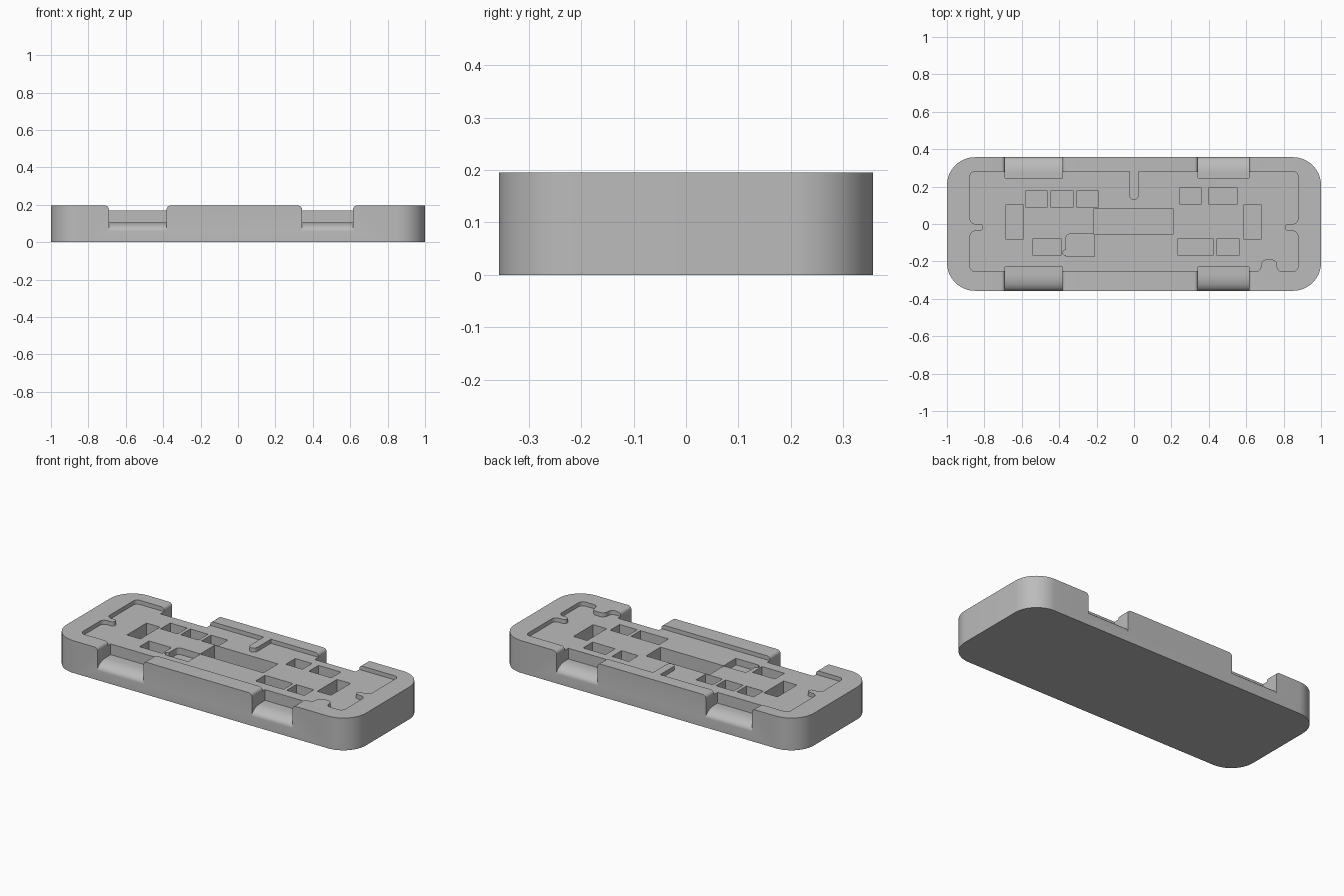
import bpy
import bmesh
import math
from mathutils import Vector

scene_cube = bpy.data.objects.get("Cube")
if scene_cube:
    bpy.data.objects.remove(scene_cube, do_unlink=True)

HALF_LENGTH, HALF_WIDTH, HEIGHT = 1.0, 0.357, 0.195
RECESS_FLOOR = 0.17
ABOVE = 0.3

grey = bpy.data.materials.new("plain grey")
grey.use_nodes = True
colour = (0.5, 0.5, 0.5, 1)
grey.diffuse_color = colour
grey.node_tree.nodes["Principled BSDF"].inputs["Base Color"].default_value = colour


def rounded(corners, steps=8):
    """Turn (x, y, radius) corners into an outline with true arcs."""
    outline = []
    count = len(corners)
    for i, (x, y, radius) in enumerate(corners):
        corner = Vector((x, y))
        if not radius:
            outline.append(corner)
            continue
        before = (Vector(corners[i - 1][:2]) - corner).normalized()
        after = (Vector(corners[(i + 1) % count][:2]) - corner).normalized()
        # Every corner is square, so the arc centre lies along both edges
        centre = corner + (before + after) * radius
        for k in range(steps + 1):
            angle = math.pi / 2 * k / steps
            spoke = after * math.cos(angle) + before * math.sin(angle)
            outline.append(centre - spoke * radius)
    return outline


def rectangle(left, right, low, high, radius=0):
    return [(left, low, radius), (right, low, radius),
            (right, high, radius), (left, high, radius)]


def prism(name, outline, start, end, place):
    """Closed solid between two copies of an outline."""
    bm = bmesh.new()
    near = [bm.verts.new(place(u, v, start)) for u, v in outline]
    far = [bm.verts.new(place(u, v, end)) for u, v in outline]
    bm.faces.new(near)
    bm.faces.new(far)
    for i in range(len(near)):
        bm.faces.new((near[i - 1], near[i], far[i], far[i - 1]))
    bmesh.ops.recalc_face_normals(bm, faces=bm.faces)
    mesh = bpy.data.meshes.new(name)
    bm.to_mesh(mesh)
    bm.free()
    mesh.materials.append(grey)
    part = bpy.data.objects.new(name, mesh)
    bpy.context.collection.objects.link(part)
    return part


def upright(u, v, depth):
    return (u, v, depth)


def along_x(u, v, depth):
    return (depth, u, v)


def along_y(u, v, depth):
    return (u, depth, v)


def cut(target, cutter):
    """Subtract the cutter for good and remove it."""
    cutter.hide_render = True
    modifier = target.modifiers.new("cut", "BOOLEAN")
    modifier.operation = "DIFFERENCE"
    modifier.solver = "EXACT"
    modifier.object = cutter
    bpy.context.view_layer.objects.active = target
    bpy.ops.object.modifier_apply(modifier=modifier.name)
    bpy.data.objects.remove(cutter, do_unlink=True)


# Body block with rounded corners
block = rectangle(-HALF_LENGTH, HALF_LENGTH, -HALF_WIDTH, HALF_WIDTH, 0.15)
body = prism("tray_body", rounded(block, 16), 0, HEIGHT, upright)

# Shallow recess whose outline has four tabs reaching inwards
side, back, front = 0.877, 0.28, -0.255
recess = [
    (-side, front, 0.03),
    # front tab
    (0.679, front, 0.03), (0.679, -0.19, 0.03),
    (0.765, -0.19, 0.03), (0.765, front, 0.03),
    (side, front, 0.03),
    # left tab
    (side, -0.037, 0.03), (0.807, -0.037, 0.018),
    (0.807, 0, 0.018), (side, 0, 0.03),
    (side, back, 0.025),
    # back tab
    (0.024, back, 0), (0.024, 0.128, 0.0235),
    (-0.024, 0.128, 0.0235), (-0.024, back, 0),
    (-side, back, 0.025),
    # right tab
    (-side, 0, 0.03), (-0.807, 0, 0.018),
    (-0.807, -0.037, 0.018), (-side, -0.037, 0.03),
]
cut(body, prism("recess_cutter", rounded(recess), RECESS_FLOOR, ABOVE, upright))

# Finger notches: flat floor rolling over the edge, rim ends rounded
FLOOR, ROLL_DEPTH, ROLL_DROP, RIM = 0.105, 0.085, 0.047, 0.02
for sign, inner in ((-1, 0.23), (1, 0.245)):
    for left, right in ((-0.69, -0.382), (0.342, 0.615)):
        roll = [(HALF_WIDTH - ROLL_DEPTH * (1 - math.sin(a)),
                 FLOOR - ROLL_DROP * (1 - math.cos(a)))
                for a in (math.pi / 2 * k / 12 for k in range(13))]
        outer = HALF_WIDTH + 0.1
        profile = [(inner, ABOVE), (inner, FLOOR)] + roll
        profile += [(outer, roll[-1][1]), (outer, ABOVE)]
        profile = [(sign * y, z) for y, z in profile]
        cut(body, prism("notch_cutter", profile, left, right, along_x))

        flare = [(RIM * (1 - math.cos(a)), HEIGHT - RIM * (1 - math.sin(a)))
                 for a in (math.pi / 2 * k / 6 for k in range(7))]
        flare.append((RIM, ABOVE))
        shape = [(left - x, z) for x, z in flare]
        shape += [(right + x, z) for x, z in reversed(flare)]
        cut(body, prism("rim_cutter", shape, sign * (inner + 0.01),
                        sign * outer, along_y))

# Component pockets sunk into the recess, grouped by row
POCKET_FLOOR = 0.09
rows = [
    (0.088, 0.179, [(-0.578, -0.465), (-0.444, -0.326), (-0.305, -0.193)]),
    (0.104, 0.195, [(0.246, 0.358), (0.401, 0.551)]),
    (-0.083, 0.104, [(-0.684, -0.594), (0.588, 0.679)]),
    (-0.168, -0.078, [(-0.54, -0.39), (0.235, 0.422), (0.444, 0.561)]),
    (-0.056, 0.083, [(-0.214, 0.209)]),
]
for low, high, spans in rows:
    for left, right in spans:
        hole = rounded(rectangle(left, right, low, high))
        cut(body, prism("pocket_cutter", hole, POCKET_FLOOR, ABOVE, upright))

# Shallower pocket with one rounded corner and a small side bulge
shallow = [
    (-0.364, -0.174, 0), (-0.212, -0.174, 0), (-0.212, -0.054, 0),
    (-0.364, -0.054, 0.022), (-0.364, -0.14, 0),
    (-0.38, -0.14, 0.012), (-0.38, -0.166, 0.012), (-0.364, -0.166, 0),
]
cut(body, prism("shallow_cutter", rounded(shallow), 0.13, ABOVE, upright))

# Smooth curves, crisp edges
bpy.ops.object.select_all(action="DESELECT")
body.select_set(True)
bpy.context.view_layer.objects.active = body
bpy.ops.object.shade_smooth_by_angle(angle=math.radians(30))
